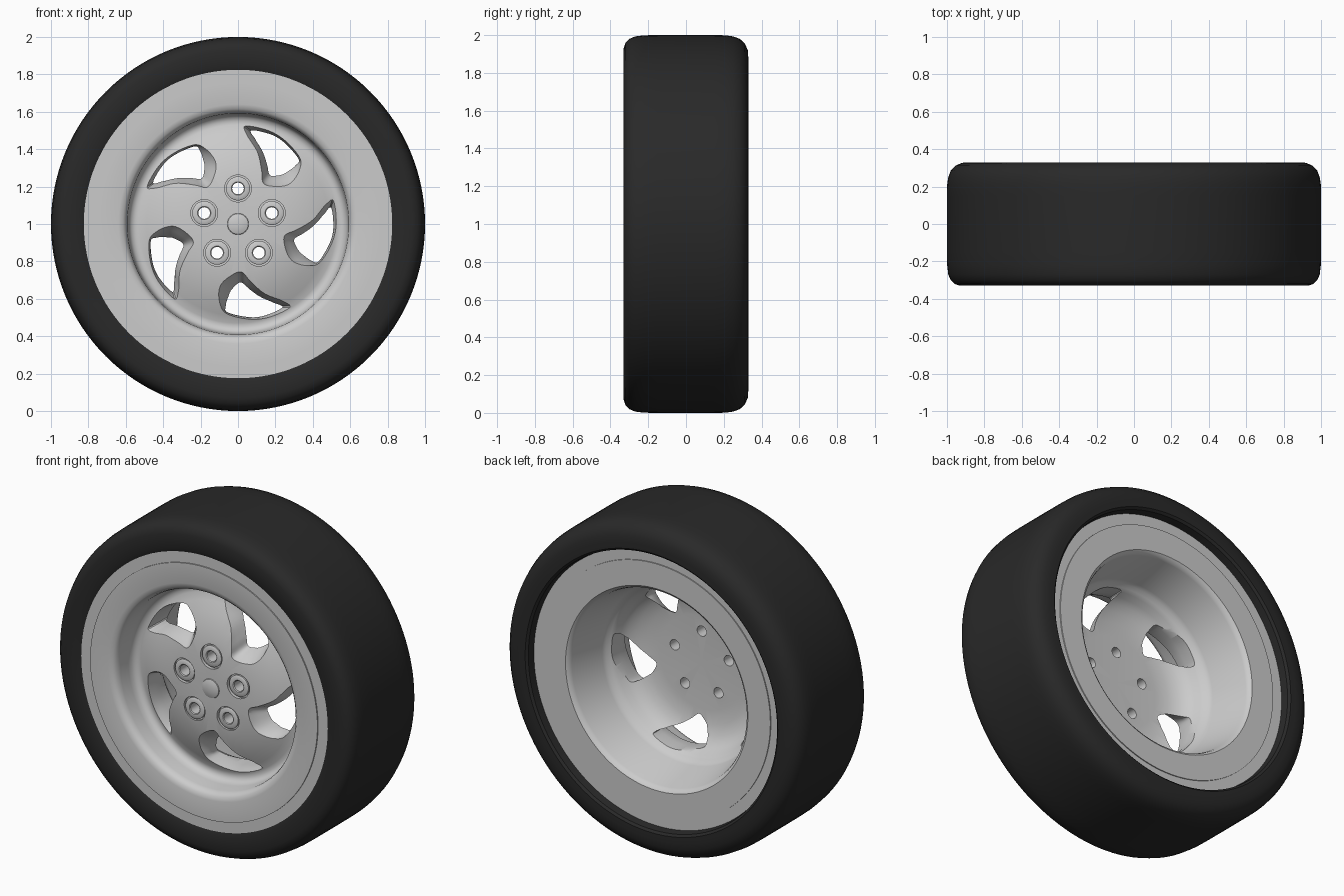
import bpy, bmesh
from math import cos, sin, radians, pi, tau
from mathutils import Matrix, Vector

if "Cube" in bpy.data.objects:
    bpy.data.objects.remove(bpy.data.objects["Cube"])

CENTER = Vector((0, 0, 1))


def make_object(name, bm):
    bmesh.ops.recalc_face_normals(bm, faces=bm.faces)
    mesh = bpy.data.meshes.new(name)
    bm.to_mesh(mesh)
    bm.free()
    obj = bpy.data.objects.new(name, mesh)
    bpy.context.collection.objects.link(obj)
    return obj


def revolve(name, profile, steps=128, closed=False):
    """Spin an (r, y) profile about the wheel axle."""
    bm = bmesh.new()
    vs = [bm.verts.new((r, y, 1)) for r, y in profile]
    pairs = list(zip(vs, vs[1:])) + ([(vs[-1], vs[0])] if closed else [])
    es = [bm.edges.new(p) for p in pairs]
    bmesh.ops.spin(bm, geom=vs + es, cent=CENTER, axis=(0, 1, 0),
                   angle=tau, steps=steps, use_duplicate=False)
    bmesh.ops.remove_doubles(bm, verts=bm.verts, dist=1e-5)
    return make_object(name, bm)


def smooth(obj, angle=35):
    bpy.ops.object.select_all(action='DESELECT')
    obj.select_set(True)
    bpy.context.view_layer.objects.active = obj
    bpy.ops.object.shade_smooth_by_angle(angle=radians(angle))


def polar(r, deg, y):
    a = radians(deg)
    return Vector((r * cos(a), y, 1 + r * sin(a)))


def smooth_loop(pts, n=5):
    """Closed Catmull-Rom curve through the points."""
    out, m = [], len(pts)
    for i in range(m):
        a, b, c, d = (pts[(i + k) % m] for k in (-1, 0, 1, 2))
        for j in range(n):
            t = j / n
            out.append(0.5 * (2 * b + (c - a) * t + (2 * a - 5 * b + 4 * c - d) * t**2
                              + (3 * b - a - 3 * c + d) * t**3))
    return out


def cut(target, cutter):
    cutter.hide_render = True
    mod = target.modifiers.new("cut", 'BOOLEAN')
    mod.operation = 'DIFFERENCE'
    mod.solver = 'EXACT'
    mod.object = cutter
    bpy.context.view_layer.objects.active = target
    bpy.ops.object.modifier_apply(modifier=mod.name)
    bpy.data.objects.remove(cutter)


# Tyre: rounded tread with sidewalls and a recessed back edge
tire = revolve("tire", [
    (.82, -.318), (.845, -.329), (.93, -.33), (.96, -.32), (.98, -.30), (.993, -.27),
    (.999, -.22), (1, -.15), (1, .15), (.999, .21), (.993, .25), (.98, .285),
    (.955, .312), (.92, .327), (.88, .33), (.845, .33), (.832, .318), (.825, .27)])
black = bpy.data.materials.new("rubber")
black.diffuse_color = (.022, .022, .022, 1)
black.use_nodes = True
black.node_tree.nodes["Principled BSDF"].inputs["Base Color"].default_value = black.diffuse_color
tire.data.materials.append(black)
smooth(tire)

# Rim: front ring, dished disc, tapering barrel and back ring in one profile
rim = revolve("rim", [
    (.83, -.32), (.76, -.32), (.76, -.327), (.64, -.327), (.615, -.32), (.60, -.305),
    (.592, -.28), (.588, -.21), (.582, -.185), (.57, -.168), (.55, -.16), (.53, -.162),
    (.49, -.18), (.43, -.207), (.36, -.23), (.28, -.248), (.18, -.258), (.08, -.26), (0, -.26),
    (0, -.15), (.28, -.15), (.36, -.142), (.42, -.122), (.46, -.095), (.485, -.065),
    (.50, -.03), (.515, -.01), (.532, .005), (.54, .03), (.588, .25), (.596, .27), (.61, .28),
    (.76, .28), (.76, .274), (.83, .274)], closed=True)

# Five swirling windows: lofted from a wide front outline to a smaller back one
front = [(.265, -14), (.285, -25), (.345, -34), (.425, -33), (.488, -26), (.525, -12),
         (.55, 3), (.56, 19), (.50, 17), (.40, 4), (.315, -6)]
back = [(.33, -15), (.35, -20), (.39, -23.5), (.44, -26), (.475, -25), (.50, -12),
        (.51, -2), (.505, 10), (.46, 6), (.42, 0), (.37, -8)]
levels = [(-.40, -.25), (-.25, -.12), (-.225, .06), (-.20, .3), (-.165, .6),
          (-.13, .85), (-.09, 1), (.03, 1)]
bm = bmesh.new()
for k in range(5):
    rings = []
    for y, t in levels:
        pts = [polar(*f, y).lerp(polar(*b, y), t) if t >= 0 else
               polar(*f, y) + t * (polar(*b, y) - polar(*f, y))
               for f, b in zip(front, back)]
        spin = Matrix.Rotation(-k * tau / 5, 3, 'Y')
        rings.append([bm.verts.new(spin @ (p - CENTER) + CENTER) for p in smooth_loop(pts)])
    for r0, r1 in zip(rings, rings[1:]):
        for i in range(len(r0)):
            j = (i + 1) % len(r0)
            bm.faces.new((r0[i], r0[j], r1[j], r1[i]))
    bm.faces.new(rings[0])
    bm.faces.new(rings[-1])
cut(rim, make_object("window_cutter", bm))


# Bolt seats: shallow counterbores, then through holes
def bolt_cutter(name, radius, y0, y1):
    bm = bmesh.new()
    for k in range(5):
        p = polar(.19, 90 + 72 * k, (y0 + y1) / 2)
        bmesh.ops.create_cone(bm, cap_ends=True, segments=32, radius1=radius, radius2=radius,
                              depth=y1 - y0,
                              matrix=Matrix.Translation(p) @ Matrix.Rotation(pi / 2, 4, 'X'))
    return make_object(name, bm)


cut(rim, bolt_cutter("seat_cutter", .072, -.40, -.238))
cut(rim, bolt_cutter("hole_cutter", .031, -.42, .05))
smooth(rim)

# Raised collar around each bolt hole
for k in range(5):
    collar = revolve("bolt_collar", [(.031, -.236), (.031, -.25), (.036, -.254), (.058, -.254),
                                     (.064, -.25), (.064, -.236)], steps=32, closed=True)
    collar.location = polar(.19, 90 + 72 * k, 0) - CENTER
    smooth(collar)

# Domed centre cap
cap = revolve("center_cap", [(.058, -.258), (.055, -.264), (.04, -.269), (.02, -.272), (0, -.273)],
              steps=48)
smooth(cap)
